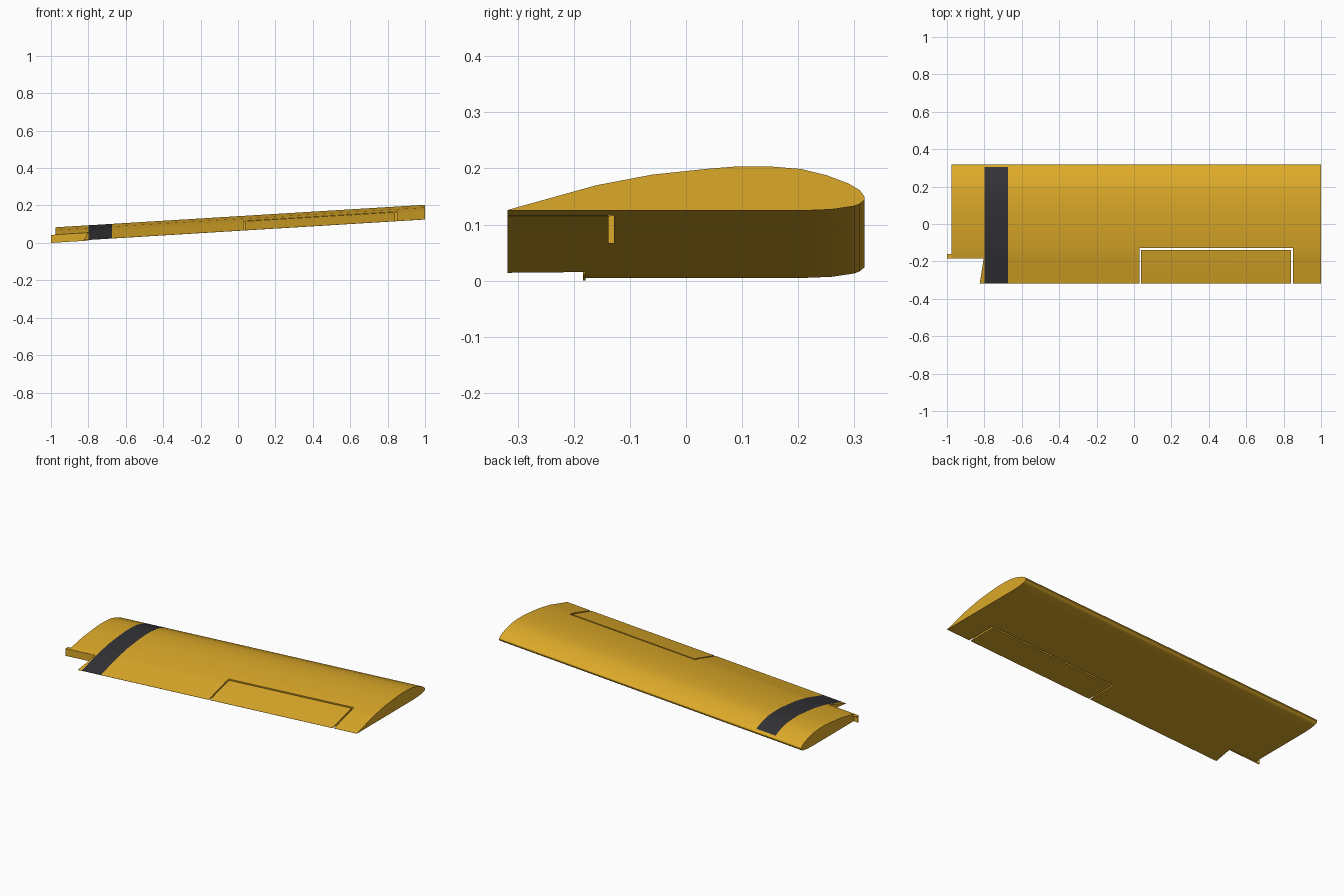
import bpy, bmesh

if "Cube" in bpy.data.objects:
    bpy.data.objects.remove(bpy.data.objects["Cube"])

def material(name, rgb):
    m = bpy.data.materials.new(name)
    m.diffuse_color = (*rgb, 1)
    m.use_nodes = True
    m.node_tree.nodes["Principled BSDF"].inputs["Base Color"].default_value = m.diffuse_color
    return m

GOLD = material("golden_yellow", (0.72, 0.40, 0.022))
DARK = material("charcoal", (0.032, 0.032, 0.036))

# airfoil height above the flat underside (upper and lower curves)
UPPER = [(-0.318, 0.001), (-0.16, 0.045), (-0.06, 0.064), (0.04, 0.0745), (0.09, 0.0785),
         (0.15, 0.0785), (0.205, 0.074), (0.25, 0.063), (0.29, 0.048), (0.31, 0.036), (0.318, 0.025)]
LOWER = [(-0.318, 0.0), (0.21, 0.0), (0.26, 0.002), (0.30, 0.008), (0.31, 0.012), (0.318, 0.019)]
CUT_Y, HINGE_Y, FLAP_Y = -0.18, -0.128, -0.138
FLAP_X = (0.038, 0.84)
GAP_X = (0.03, 0.85)

def curve(points, y):
    for (a, p), (b, q) in zip(points, points[1:]):
        if y <= b:
            return p + (q - p) * max(0, y - a) / (b - a)
    return points[-1][1]

def base(x):
    return 0.0034 + 0.0608 * (x + 1)      # dihedral rise

def panel(name, xs, ys, keep=lambda x, y: True, stripe=lambda x, y: False, shift=lambda x, y: x):
    """Closed airfoil shell over the kept cells of an x-y grid."""
    bm = bmesh.new()
    verts = {}

    def v(i, j, up):
        key = (i, j, up)
        if key not in verts:
            x = shift(xs[i], ys[j])
            verts[key] = bm.verts.new((x, ys[j], base(x) + curve(UPPER if up else LOWER, ys[j])))
        return verts[key]

    def mid(i, j):
        return (xs[i] + xs[i + 1]) / 2, (ys[j] + ys[j + 1]) / 2

    cells = {(i, j) for i in range(len(xs) - 1) for j in range(len(ys) - 1) if keep(*mid(i, j))}
    for i, j in sorted(cells):
        c = [(i, j), (i + 1, j), (i + 1, j + 1), (i, j + 1)]
        top = bm.faces.new([v(*p, 1) for p in c])
        top.material_index = int(stripe(*mid(i, j)))
        bm.faces.new([v(*p, 0) for p in reversed(c)])
        for k, n in enumerate([(i, j - 1), (i + 1, j), (i, j + 1), (i - 1, j)]):
            if n not in cells:
                a, b = c[k], c[(k + 1) % 4]
                bm.faces.new([v(*a, 0), v(*b, 0), v(*b, 1), v(*a, 1)])
    finish(name, bm)

def finish(name, bm):
    bmesh.ops.recalc_face_normals(bm, faces=bm.faces)
    me = bpy.data.meshes.new(name)
    bm.to_mesh(me)
    bm.free()
    me.materials.append(GOLD)
    me.materials.append(DARK)
    ob = bpy.data.objects.new(name, me)
    bpy.context.collection.objects.link(ob)
    bpy.ops.object.select_all(action='DESELECT')
    ob.select_set(True)
    bpy.context.view_layer.objects.active = ob
    bpy.ops.object.shade_smooth_by_angle(angle=0.5)

stations = {p[0] for p in UPPER + LOWER}

# main wing with root cutout, aileron bay and dark band
def wing_keep(x, y):
    root_cut = x < -0.803 and y < CUT_Y
    bay = GAP_X[0] < x < GAP_X[1] and y < HINGE_Y
    return not (root_cut or bay)

def slant(x, y):
    if x == -0.803 and y < CUT_Y:
        return x - 0.022 * (CUT_Y - y) / 0.138
    return x

panel("wing_panel", [-0.975, -0.803, -0.80, -0.675, *GAP_X, 1.0],
      sorted(stations | {CUT_Y, HINGE_Y, 0.305}), wing_keep,
      lambda x, y: -0.80 < x < -0.675 and y < 0.305, slant)

# aileron sitting in the bay with a narrow gap
panel("aileron", list(FLAP_X), sorted({y for y in stations if y < FLAP_Y} | {FLAP_Y}))

# root spar bracket: vertical web plus top flange
def bracket(name, y0, y1, h0, h1):
    bm = bmesh.new()
    ring = [(y0, h0), (y1, h0), (y1, h1), (y0, h1)]
    ends = [[bm.verts.new((x, y, max(0, base(x) + h))) for y, h in ring] for x in (-1.0, -0.80)]
    for e in ends:
        bm.faces.new(e)
    for k in range(4):
        n = (k + 1) % 4
        bm.faces.new([ends[0][k], ends[0][n], ends[1][n], ends[1][k]])
    finish(name, bm)

bracket("bracket_web", -0.184, -0.179, -0.0034, 0.039)
bracket("bracket_flange", -0.184, -0.16, 0.035, 0.039)
